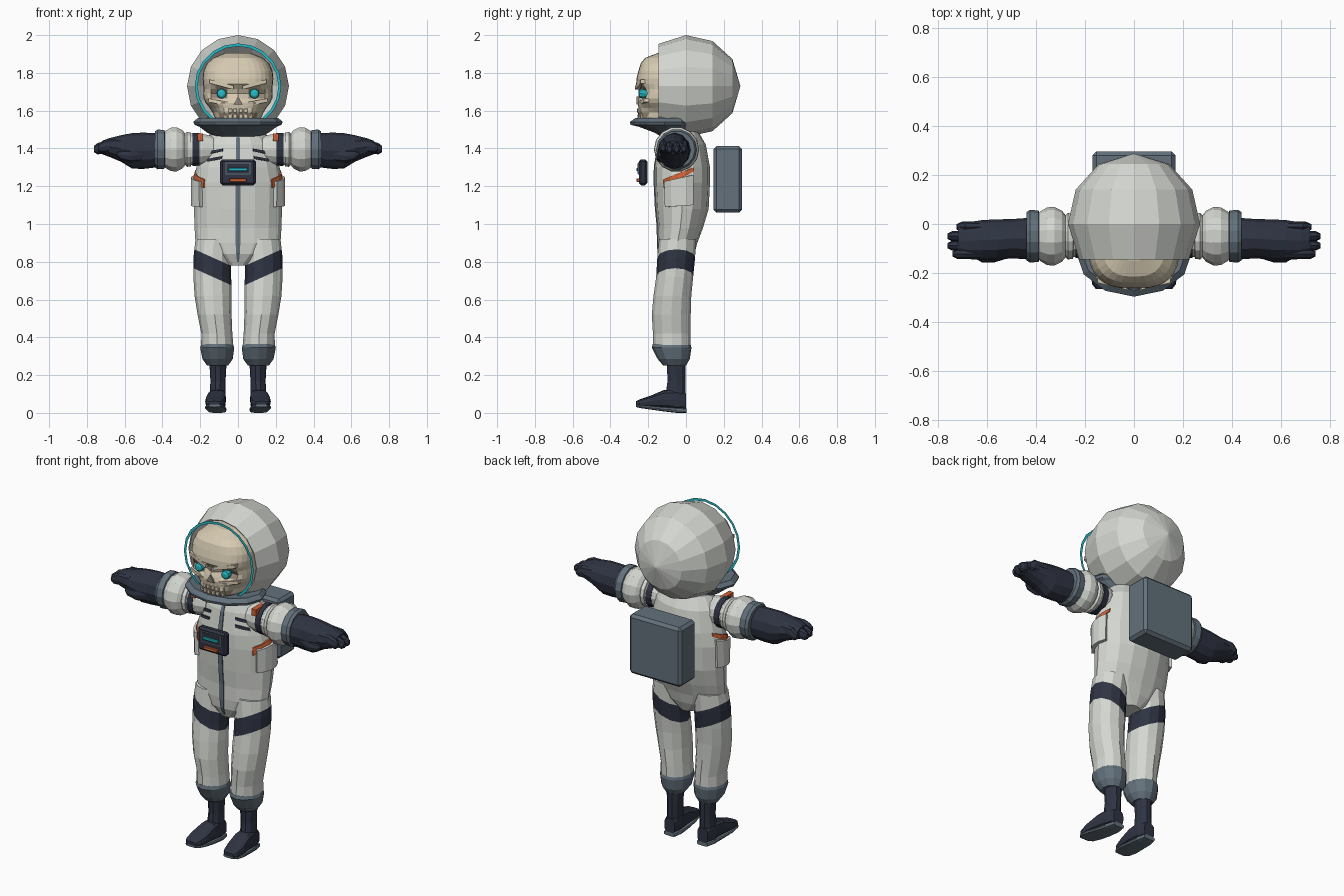
import bpy, bmesh, math
from mathutils import Vector

if "Cube" in bpy.data.objects:
    bpy.data.objects.remove(bpy.data.objects["Cube"])


def mat(name, r, g, b):
    m = bpy.data.materials.new(name)
    m.diffuse_color = (r, g, b, 1)
    m.use_nodes = True
    m.node_tree.nodes["Principled BSDF"].inputs["Base Color"].default_value = m.diffuse_color
    return m


SUIT = mat("suit_light_grey", .66, .68, .64)
STEEL = mat("steel_blue", .125, .165, .20)
DARK = mat("dark_navy", .028, .034, .055)
BONE = mat("bone", .68, .60, .45)
SHADE = mat("bone_shade", .27, .23, .17)
CYAN = mat("cyan", .02, .50, .58)
ORANGE = mat("orange", .62, .12, .035)


def finish(name, bm, material, mirror=False):
    bmesh.ops.remove_doubles(bm, verts=bm.verts, dist=.0004)
    bmesh.ops.recalc_face_normals(bm, faces=bm.faces)
    me = bpy.data.meshes.new(name)
    bm.to_mesh(me)
    bm.free()
    me.materials.append(material)
    ob = bpy.data.objects.new(name, me)
    bpy.context.collection.objects.link(ob)
    if mirror:
        ob.modifiers.new("mirror", 'MIRROR').use_mirror_merge = False
    return ob


def loft_bm(axis, rings, n=12, p=1.0, caps=True):
    """Rings are (position, centre a, centre b, radius a, radius b)."""
    bm = bmesh.new()
    rows = []
    for t, ca, cb, ra, rb in rings:
        row = []
        for i in range(n):
            th = 2 * math.pi * i / n
            c, s = math.cos(th), math.sin(th)
            a = ca + ra * math.copysign(abs(c) ** p, c)
            b = cb + rb * math.copysign(abs(s) ** p, s)
            co = {'x': (t, a, b), 'y': (a, t, b), 'z': (a, b, t)}[axis]
            row.append(bm.verts.new(co))
        rows.append(row)
    for r0, r1 in zip(rows, rows[1:]):
        for i in range(n):
            j = (i + 1) % n
            bm.faces.new((r0[i], r0[j], r1[j], r1[i]))
    if caps:
        bm.faces.new(rows[0])
        bm.faces.new(rows[-1])
    return bm


def loft(name, axis, rings, material, n=12, p=1.0, caps=True, mirror=False):
    return finish(name, loft_bm(axis, rings, n, p, caps), material, mirror)


def box(name, x, y, z, material, bevel=0, mirror=False):
    bm = bmesh.new()
    bmesh.ops.create_cube(bm, size=1)
    for v in bm.verts:
        v.co = [(l + h) / 2 + c * (h - l) for c, (l, h) in zip(v.co, (x, y, z))]
    if bevel:
        bmesh.ops.bevel(bm, geom=bm.edges[:], offset=bevel, segments=1, affect='EDGES')
    return finish(name, bm, material, mirror)


# Torso, as (z, centre y, half width, half depth)
TORSO = [(.78, -.05, .06, .07), (.84, -.05, .17, .095), (.90, -.045, .225, .105),
         (.98, -.03, .23, .12), (1.08, -.02, .233, .14), (1.22, -.02, .238, .147),
         (1.30, -.02, .22, .147), (1.42, -.02, .188, .125), (1.49, -.025, .14, .09)]
loft("torso", 'z', [(z, 0, cy, rx, ry) for z, cy, rx, ry in TORSO], SUIT, 16)


def on_torso(th, z, out):
    for a, b in zip(TORSO, TORSO[1:]):
        if a[0] <= z <= b[0]:
            k = (z - a[0]) / (b[0] - a[0])
            _, cy, rx, ry = [u + (v - u) * k for u, v in zip(a, b)]
            return Vector(((rx + out) * math.sin(th), cy - (ry + out) * math.cos(th), z))


def patch(name, t0, t1, left, right, material, out=.006, nu=4, nv=1, mirror=True):
    """Plate wrapped on the torso; left and right are the z spans at its two ends."""
    bm = bmesh.new()
    layers = []
    for o in (-.012, out):
        layers.append([[bm.verts.new(on_torso(
            t0 + (t1 - t0) * i / nu,
            (left[0] + (right[0] - left[0]) * i / nu) * (1 - j / nv)
            + (left[1] + (right[1] - left[1]) * i / nu) * j / nv, o))
            for j in range(nv + 1)] for i in range(nu + 1)])
    lo, hi = layers
    for g in layers:
        for i in range(nu):
            for j in range(nv):
                bm.faces.new((g[i][j], g[i + 1][j], g[i + 1][j + 1], g[i][j + 1]))
    rim = [(i, 0) for i in range(nu)] + [(nu, j) for j in range(nv)]
    rim += [(i, nv) for i in range(nu, 0, -1)] + [(0, j) for j in range(nv, 0, -1)]
    for (a, b), (c, d) in zip(rim, rim[1:] + rim[:1]):
        bm.faces.new((lo[a][b], lo[c][d], hi[c][d], hi[a][b]))
    return finish(name, bm, material, mirror)


# Zip, chest stripes, hip stripes and side pockets
patch("zip", -.055, .055, (.80, 1.46), (.80, 1.46), STEEL, .005, 1, 14, False)
for z in (1.345, 1.385):
    patch("chest_stripe", .42, .85, (z, z + .014), (z - .015, z), DARK)
patch("hip_stripe", .85, 2.0, (1.19, 1.235), (1.28, 1.30), ORANGE)
patch("side_pocket", .95, 1.95, (1.09, 1.225), (1.10, 1.26), SUIT, .018)

# Legs with a slanted dark band cut into the thigh
bm = loft_bm('z', [(.36, .11, -.075, .085, .10), (.42, .112, -.075, .082, .10),
                   (.52, .124, -.078, .09, .103), (.62, .132, -.072, .098, .10),
                   (.72, .136, -.06, .1, .098), (.82, .136, -.052, .1, .1),
                   (.92, .125, -.045, .1, .098)], 12)
SLOPE, LOW, HIGH = .45, .66, .762
for h in (LOW, HIGH):
    bmesh.ops.bisect_plane(bm, geom=bm.verts[:] + bm.edges[:] + bm.faces[:],
                           plane_co=(0, 0, h), plane_no=(-SLOPE, 0, 1))
for f in bm.faces:
    c = f.calc_center_median()
    f.material_index = int(LOW < c.z - SLOPE * c.x < HIGH)
leg = finish("leg", bm, SUIT, True)
leg.data.materials.append(DARK)

# Trouser cuffs, boots and soles
loft("trouser_cuff", 'z', [(.25, .108, -.06, .055, .06), (.285, .108, -.065, .08, .085),
                           (.345, .11, -.076, .09, .105), (.365, .11, -.076, .083, .1)],
     STEEL, 12, mirror=True)
loft("boot_shaft", 'z', [(.03, .112, -.05, .042, .045), (.10, .108, -.055, .042, .055),
                         (.17, .106, -.05, .04, .05), (.29, .106, -.053, .047, .053)],
     DARK, 10, mirror=True)
loft("boot_foot", 'y', [(.0, .108, .06, .034, .042), (-.05, .109, .07, .045, .055),
                        (-.12, .113, .072, .05, .048), (-.19, .12, .06, .054, .03),
                        (-.245, .124, .052, .046, .02), (-.264, .124, .05, .03, .012)],
     DARK, 12, .6, mirror=True)
loft("boot_sole", 'y', [(.002, .108, .012, .036, .012), (-.05, .109, .014, .047, .014),
                        (-.12, .113, .02, .052, .012), (-.19, .12, .028, .056, .01),
                        (-.245, .124, .034, .048, .008), (-.266, .124, .038, .032, .006)],
     STEEL, 12, .5, mirror=True)


# Arms: stacked sleeve sections along x
def sleeve(name, profile, material):
    loft(name, 'x', [(x, -.05, 1.395, r, r) for x, r in profile], material, 14, mirror=True)


sleeve("shoulder_sleeve", [(.13, .07), (.19, .085), (.25, .085)], SUIT)
sleeve("shoulder_band", [(.205, .088), (.24, .09), (.24, .08)], DARK)
sleeve("sleeve_ring", [(.245, .075), (.25, .092), (.27, .095), (.285, .08)], SUIT)
sleeve("sleeve_joint", [(.27, .075), (.30, .075)], DARK)
sleeve("puffed_sleeve", [(.275, .08), (.295, .105), (.325, .12), (.355, .118),
                         (.385, .1), (.40, .08)], SUIT)
sleeve("glove_cuff", [(.385, .09), (.39, .105), (.425, .108), (.44, .098), (.44, .085)], STEEL)
box("shoulder_tab", (.185, .215), (-.14, -.05), (1.44, 1.478), ORANGE, mirror=True)

# Gloves with curled fingers
loft("glove", 'x', [(.43, -.06, 1.39, .085, .09), (.50, -.06, 1.388, .08, .096),
                    (.56, -.064, 1.387, .083, .094), (.62, -.066, 1.40, .082, .07),
                    (.68, -.068, 1.405, .075, .05), (.72, -.066, 1.405, .06, .035)],
     DARK, 12, mirror=True)
for y, tip, drop in ((-.012, .725, 0), (-.05, .763, .003), (-.088, .762, .003), (-.122, .742, -.004)):
    loft("finger", 'x', [(.62, y, 1.41, .02, .04), (.69, y, 1.41 - drop, .022, .036),
                         (tip - .02, y, 1.402 - drop, .021, .03), (tip, y, 1.40 - drop, .011, .016)],
         DARK, 8, mirror=True)
loft("thumb", 'x', [(.50, -.115, 1.37, .02, .04), (.57, -.135, 1.36, .022, .035),
                    (.62, -.14, 1.365, .018, .025), (.64, -.138, 1.37, .008, .01)],
     DARK, 8, mirror=True)

# Helmet shell, open at the front, and the glowing flat ring around the opening
shell = []
for deg in (-34, -2, 28, 58, 90):
    a = math.radians(deg)
    shell.append((.01 + .278 * math.sin(a), 0, 1.73, .27 * math.cos(a), .27 * math.cos(a)))
helmet = loft("helmet", 'y', shell, SUIT, 16, caps=False)
sol = helmet.modifiers.new("thickness", 'SOLIDIFY')
sol.thickness, sol.offset = .006, -1
loft("visor_ring", 'y', [(-.18, 0, 1.73, .229, .226), (-.18, 0, 1.73, .214, .211)],
     CYAN, 20, caps=False)

# Collar
loft("collar", 'z', [(1.555, 0, -.11, .185, .13), (1.56, 0, -.11, .215, .16),
                     (1.54, 0, -.115, .237, .182), (1.525, 0, -.115, .23, .178),
                     (1.515, 0, -.10, .205, .15), (1.485, 0, -.07, .165, .10),
                     (1.462, 0, -.05, .12, .08), (1.47, 0, -.05, .08, .05)], STEEL, 12)

# Skull, as (z, front y, half width), with eye sockets and cheeks pressed in
SKULL = [(1.50, -.19, .08), (1.54, -.235, .105), (1.565, -.25, .125), (1.59, -.255, .135),
         (1.615, -.252, .15), (1.64, -.255, .17), (1.665, -.255, .182), (1.69, -.25, .184),
         (1.715, -.252, .182), (1.74, -.264, .184), (1.77, -.262, .187), (1.81, -.252, .183),
         (1.85, -.24, .165), (1.88, -.215, .13), (1.905, -.15, .07)]
bm = loft_bm('z', [(z, 0, (f + .1) / 2, w, (.1 - f) / 2) for z, f, w in SKULL], 32, .72)
for v in bm.verts:
    if v.co.y < -.08:
        x, z = abs(v.co.x), v.co.z
        d = math.hypot((x - .087) / .062, (z - 1.69) / .042)
        v.co.y += .04 * max(0, 1 - d * d)
        v.co.y += .035 * max(0, 1 - math.hypot((x - .125) / .05, (z - 1.59) / .04))
for f in bm.faces:
    c = f.calc_center_median()
    socket = math.hypot((abs(c.x) - .087) / .05, (c.z - 1.69) / .03) < 1
    f.material_index = int(c.y < -.1 and (socket or (c.z < 1.59 and abs(c.x) < .1)))
skull = finish("skull", bm, BONE)
skull.data.materials.append(SHADE)

# Brows, cheekbones, nose and teeth
for name, x0, z0, x1, z1, y in (("brow", .025, 1.722, .15, 1.755, -.262),
                                ("cheekbone", .05, 1.635, .155, 1.655, -.245)):
    bm = bmesh.new()
    bmesh.ops.create_cube(bm, size=1)
    for v in bm.verts:
        k = v.co.x + .5
        v.co = (x0 + (x1 - x0) * k, y + .03 * k * k + (.02 if v.co.y > 0 else -.008),
                z0 + (z1 - z0) * k + v.co.z * .02)
    finish(name, bm, BONE, True)
bm = bmesh.new()
vs = [bm.verts.new(c) for c in ((-.025, -.262, 1.632), (.025, -.262, 1.632), (0, -.262, 1.675))]
ext = bmesh.ops.extrude_face_region(bm, geom=[bm.faces.new(vs)])
bmesh.ops.translate(bm, vec=(0, .03, 0), verts=[g for g in ext['geom'] if isinstance(g, bmesh.types.BMVert)])
finish("nose_hollow", bm, SHADE)
for i in range(3):
    x = .004 + i * .026
    y = -.26 + .004 * i * i
    box("upper_tooth", (x, x + .022), (y, y + .03), (1.588, 1.612), BONE, .003, True)
    box("lower_tooth", (x, x + .022), (y + .003, y + .03), (1.558, 1.582), BONE, .003, True)

# Glowing eyes
loft("eye", 'y', [(-.252, .087, 1.69, .012, .012), (-.246, .087, 1.69, .023, .023),
                  (-.23, .087, 1.69, .026, .026), (-.205, .087, 1.69, .016, .016)],
     CYAN, 10, mirror=True)

# Chest panel
box("chest_panel", (-.094, .094), (-.25, -.205), (1.205, 1.342), DARK, .012)
box("panel_screen", (-.066, .066), (-.253, -.24), (1.262, 1.325), STEEL)
box("screen_face", (-.06, .06), (-.256, -.24), (1.267, 1.32), DARK)
box("screen_light", (-.05, .05), (-.262, -.245), (1.28, 1.297), CYAN, .003)
box("panel_switch", (-.046, .046), (-.262, -.24), (1.222, 1.242), ORANGE, .003)

# Backpack
box("backpack", (-.17, .17), (.145, .297), (1.06, 1.412), STEEL, .016)
